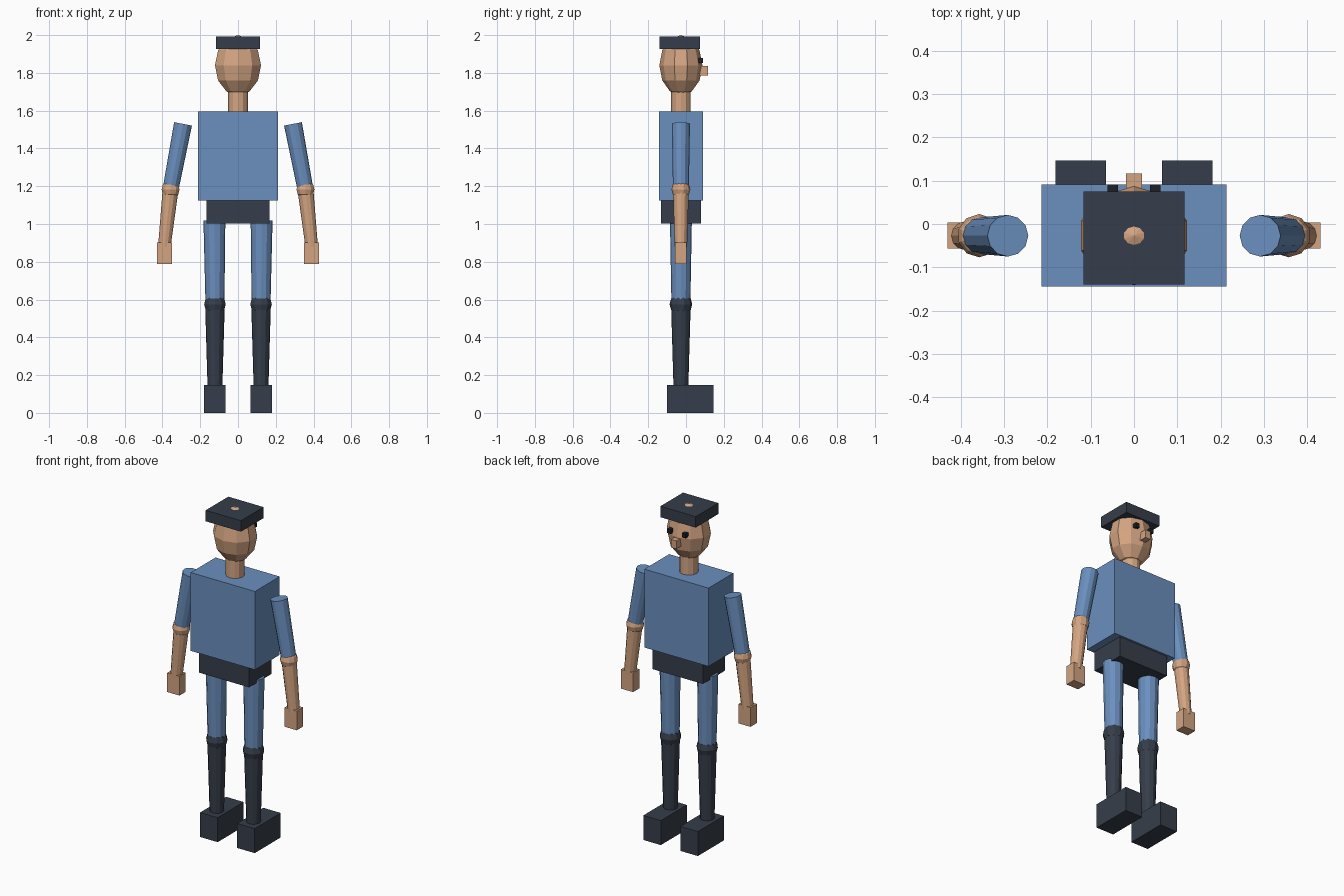
import bpy
from mathutils import Vector

if "Cube" in bpy.data.objects:
    bpy.data.objects.remove(bpy.data.objects["Cube"])

CY = -0.027  # depth of the body's centre plane


def material(name, rgb):
    m = bpy.data.materials.new(name)
    m.diffuse_color = (*rgb, 1)
    m.use_nodes = True
    m.node_tree.nodes["Principled BSDF"].inputs["Base Color"].default_value = m.diffuse_color
    return m


BLUE = material("blue_cloth", (0.145, 0.275, 0.515))
SKIN = material("skin", (0.66, 0.376, 0.223))
DARK = material("dark_cloth", (0.037, 0.048, 0.069))
BLACK = material("eye_black", (0.012, 0.014, 0.018))


def finish(name, mat):
    ob = bpy.context.object
    ob.name = name
    ob.data.materials.append(mat)
    return ob


def box(name, mat, x, y, z):
    """Box from (min, max) pairs."""
    lo, hi = Vector((x[0], y[0], z[0])), Vector((x[1], y[1], z[1]))
    bpy.ops.mesh.primitive_cube_add(size=1, location=(lo + hi) / 2)
    bpy.context.object.scale = hi - lo
    return finish(name, mat)


def limb(name, mat, a, b, ra, rb):
    """Tapered 12-sided cylinder from a (radius ra) to b (radius rb)."""
    a, b = Vector(a), Vector(b)
    bpy.ops.mesh.primitive_cone_add(vertices=12, radius1=rb, radius2=ra,
                                    depth=(a - b).length, location=(a + b) / 2)
    ob = finish(name, mat)
    ob.rotation_euler = (0, (a - b).xz.angle_signed(Vector((0, 1))) * -1, 0)
    return ob


def ball(name, mat, loc, radii):
    bpy.ops.mesh.primitive_uv_sphere_add(segments=10, ring_count=6, radius=1, location=loc)
    bpy.context.object.scale = radii
    return finish(name, mat)


# Trunk
box("torso", BLUE, (-0.213, 0.213), (-0.144, 0.091), (1.125, 1.595))
box("hips", DARK, (-0.167, 0.167), (-0.133, 0.079), (1.003, 1.14))

# Head, hat and face
limb("neck", SKIN, (0, CY, 1.72), (0, CY, 1.58), 0.052, 0.052)
ball("head", SKIN, (0, CY, 1.84), (0.128, 0.114, 0.16))
box("hat", DARK, (-0.117, 0.117), (-0.139, 0.075), (1.926, 1.992))
box("nose", SKIN, (-0.018, 0.018), (0.06, 0.117), (1.787, 1.836))

for side, s in (("left", -1), ("right", 1)):
    box(side + "_eye", BLACK, sorted((s * 0.037, s * 0.061)), (0.065, 0.091), (1.852, 1.878))

    # Arm
    elbow = (s * 0.357, CY, 1.183)
    limb(side + "_upper_arm", BLUE, (s * 0.291, CY, 1.53), elbow, 0.048, 0.042)
    ball(side + "_elbow", SKIN, elbow, (0.05, 0.05, 0.05))
    limb(side + "_forearm", SKIN, elbow, (s * 0.39, CY, 0.88), 0.042, 0.033)
    box(side + "_hand", SKIN, sorted((s * 0.349, s * 0.43)), (-0.057, 0.003), (0.787, 0.902))

    # Leg
    knee = (s * 0.122, CY, 0.575)
    limb(side + "_thigh", BLUE, (s * 0.125, CY, 1.02), knee, 0.058, 0.05)
    ball(side + "_knee", DARK, knee, (0.06, 0.06, 0.06))
    limb(side + "_shin", DARK, knee, (s * 0.122, CY, 0.13), 0.052, 0.039)
    box(side + "_foot", DARK, sorted((s * 0.065, s * 0.181)), (-0.1, 0.146), (0, 0.147))
